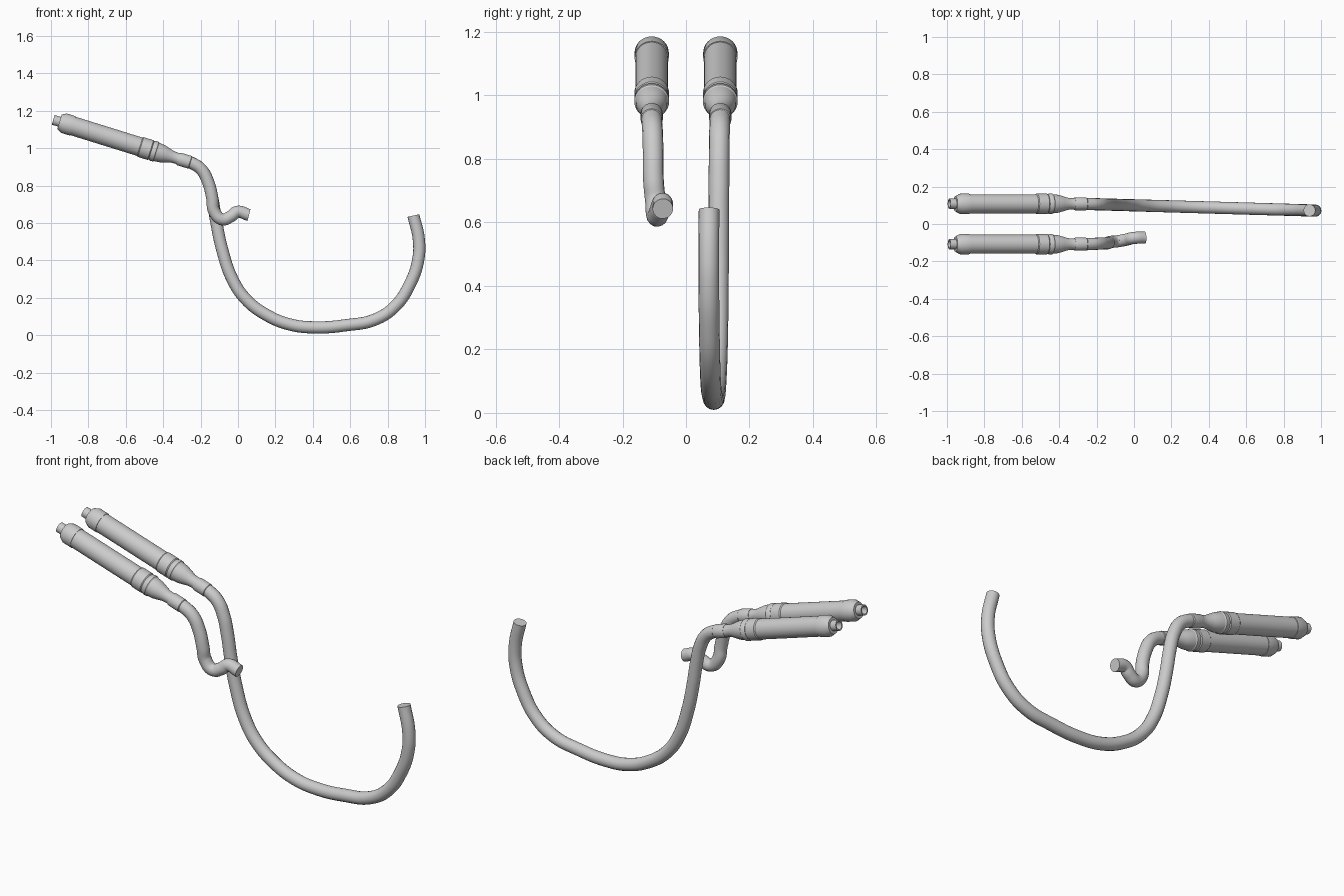
import bpy, bmesh, math
from mathutils import Vector, Matrix

cube = bpy.data.objects.get("Cube")
if cube:
    bpy.data.objects.remove(cube, do_unlink=True)

steel = bpy.data.materials.new("light_grey_steel")
steel.use_nodes = True
grey = (0.6, 0.6, 0.6, 1)
steel.diffuse_color = grey
steel.node_tree.nodes["Principled BSDF"].inputs["Base Color"].default_value = grey

TAIL = Vector((-0.988, 0, 1.152))
AXIS = Vector((0.955, 0, -0.297)).normalized()
SPACING = 0.108


def finish(obj):
    obj.data.materials.clear()
    obj.data.materials.append(steel)
    bpy.ops.object.select_all(action="DESELECT")
    obj.select_set(True)
    bpy.context.view_layer.objects.active = obj
    if obj.type == "CURVE":
        bpy.ops.object.convert(target="MESH")
    bpy.ops.object.shade_smooth_by_angle(angle=math.radians(30))


def lathe(name, profile, y, sides=32):
    """Turn a (distance, radius) profile around the muffler axis."""
    bm = bmesh.new()
    rings = []
    for s, r in profile:
        rings.append([bm.verts.new((r * math.cos(a), r * math.sin(a), s))
                      for a in (2 * math.pi * i / sides for i in range(sides))])
    for a, b in zip(rings, rings[1:]):
        for i in range(sides):
            j = (i + 1) % sides
            bm.faces.new((a[i], a[j], b[j], b[i]))
    bm.faces.new(rings[0][::-1])
    bm.faces.new(rings[-1])
    bmesh.ops.recalc_face_normals(bm, faces=bm.faces)
    turn = AXIS.to_track_quat("Z", "Y").to_matrix().to_4x4()
    bm.transform(Matrix.Translation(TAIL + Vector((0, y, 0))) @ turn)
    mesh = bpy.data.meshes.new(name)
    bm.to_mesh(mesh)
    bm.free()
    obj = bpy.data.objects.new(name, mesh)
    bpy.context.collection.objects.link(obj)
    finish(obj)


def pipe(name, points, radius=0.0325):
    """Sweep a round tube through the points."""
    curve = bpy.data.curves.new(name, "CURVE")
    curve.dimensions = "3D"
    curve.bevel_depth = radius
    curve.bevel_resolution = 6
    curve.resolution_u = 8
    curve.use_fill_caps = True
    spline = curve.splines.new("BEZIER")
    spline.bezier_points.add(len(points) - 1)
    for bp, co in zip(spline.bezier_points, points):
        bp.co = co
        bp.handle_left_type = bp.handle_right_type = "AUTO"
    obj = bpy.data.objects.new(name, curve)
    bpy.context.collection.objects.link(obj)
    finish(obj)


# Muffler outline: hollow outlet, chamfered cap, body, stepped bands, neck
muffler = [(0.07, 0.02), (0, 0.02), (0, 0.027), (0.035, 0.027),
           (0.035, 0.041), (0.06, 0.054), (0.11, 0.054), (0.11, 0.051),
           (0.485, 0.051), (0.49, 0.055), (0.545, 0.055), (0.55, 0.051),
           (0.56, 0.055), (0.575, 0.055), (0.58, 0.051), (0.61, 0.048),
           (0.635, 0.041), (0.665, 0.032), (0.69, 0.03), (0.705, 0.032)]
clamp = [(0.7, 0.033), (0.705, 0.035), (0.765, 0.035), (0.77, 0.031)]

for side, y in (("left", SPACING), ("right", -SPACING)):
    lathe(side + "_muffler", muffler, y)
    lathe(side + "_clamp", clamp, y)

# Shared bend leaving each muffler, as (x, z)
bend = [(-0.28, 0.932), (-0.245, 0.92), (-0.195, 0.885), (-0.16, 0.82), (-0.137, 0.73)]

# Long header sweeping down, under and up
sweep = bend + [(-0.115, 0.6), (-0.085, 0.46), (-0.03, 0.3), (0.04, 0.195),
                (0.15, 0.11), (0.28, 0.057), (0.42, 0.042), (0.58, 0.054),
                (0.73, 0.083), (0.84, 0.155), (0.92, 0.275), (0.963, 0.4),
                (0.967, 0.51), (0.938, 0.64)]
pipe("long_header_pipe", [(x, SPACING - 0.029 * (x + 0.28), z) for x, z in sweep])

# Short header with a hooked end
hook = [(-0.128, 0.665, -0.096), (-0.085, 0.62, -0.092), (-0.038, 0.636, -0.083),
        (-0.005, 0.66, -0.075), (0.058, 0.643, -0.073)]
pipe("short_header_pipe",
     [(x, -SPACING + 0.05 * max(0, x + 0.25), z) for x, z in bend]
     + [(x, y, z) for x, z, y in hook])
